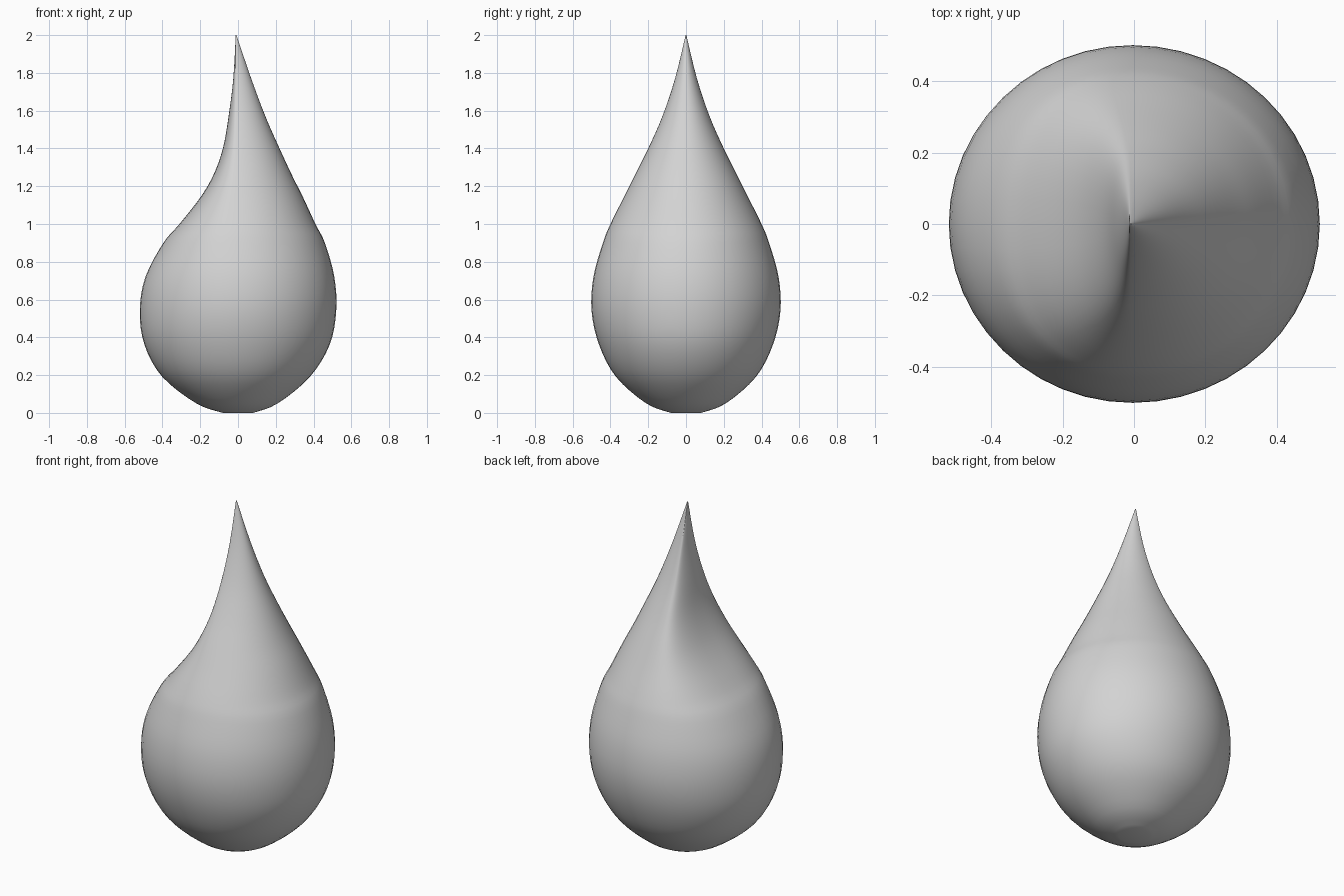
import bpy
import bmesh
import math
from mathutils import Vector

cube = bpy.data.objects.get("Cube")
if cube:
    bpy.data.objects.remove(cube, do_unlink=True)

SIDES = 48
STEPS = 4

# Outline stations: height, scooped side x, round side x, half depth
STATIONS = [
    (0.0, -0.08, 0.08, 0.08),
    (0.05, -0.22, 0.21, 0.21),
    (0.19, -0.4, 0.38, 0.37),
    (0.36, -0.495, 0.485, 0.46),
    (0.54, -0.52, 0.52, 0.5),
    (0.72, -0.49, 0.51, 0.49),
    (0.9, -0.395, 0.46, 0.44),
    (1.0, -0.31, 0.41, 0.4),
    (1.14, -0.2, 0.345, 0.33),
    (1.26, -0.13, 0.285, 0.27),
    (1.4, -0.08, 0.22, 0.2),
    (1.57, -0.05, 0.145, 0.125),
    (1.77, -0.025, 0.07, 0.058),
    (2.0, -0.012, -0.008, 0.002),
]


def make_material(name, value):
    mat = bpy.data.materials.new(name)
    mat.use_nodes = True
    color = (value, value, value, 1)
    mat.diffuse_color = color
    mat.node_tree.nodes["Principled BSDF"].inputs["Base Color"].default_value = color
    return mat


def spline(points):
    """Smooth curve through all stations."""
    pts = [Vector(p) for p in points]
    last = len(pts) - 1
    result = []
    for i in range(last):
        a, b, c, d = (pts[min(max(i + k, 0), last)] for k in (-1, 0, 1, 2))
        for step in range(STEPS):
            t = step / STEPS
            result.append(0.5 * (2 * b + (c - a) * t
                                 + (2 * a - 5 * b + 4 * c - d) * t ** 2
                                 + (3 * b - a - 3 * c + d) * t ** 3))
    return result + [pts[last]]


def ring(bm, station):
    """Round half on one side, flattened half on the scooped side."""
    z, left, right, depth = station
    middle = max(-0.006 * z, left)
    # The scoop is squarer where it cuts deepest
    power = 2 / (2 + 0.5 * math.exp(-((z - 1.2) / 0.3) ** 2))
    verts = []
    for i in range(SIDES):
        angle = math.tau * i / SIDES
        c, s = math.cos(angle), math.sin(angle)
        if c < 0:
            x = middle + (left - middle) * abs(c) ** power
            y = depth * math.copysign(abs(s) ** power, s)
        else:
            x = middle + (right - middle) * c
            y = depth * s
        verts.append(bm.verts.new((x, y, max(z, 0))))
    return verts


# Drop body
bm = bmesh.new()
rings = [ring(bm, station) for station in spline(STATIONS)]
for low, high in zip(rings, rings[1:]):
    for i in range(SIDES):
        j = (i + 1) % SIDES
        bm.faces.new((low[i], low[j], high[j], high[i]))
bm.faces.new(rings[0][::-1])
bm.faces.new(rings[-1])
bmesh.ops.recalc_face_normals(bm, faces=bm.faces)

mesh = bpy.data.meshes.new("drop_body")
bm.to_mesh(mesh)
bm.free()
mesh.materials.append(make_material("light grey", 0.65))
drop = bpy.data.objects.new("drop_body", mesh)
bpy.context.collection.objects.link(drop)

bpy.ops.object.select_all(action="DESELECT")
drop.select_set(True)
bpy.context.view_layer.objects.active = drop
bpy.ops.object.shade_smooth_by_angle(angle=math.radians(50))
